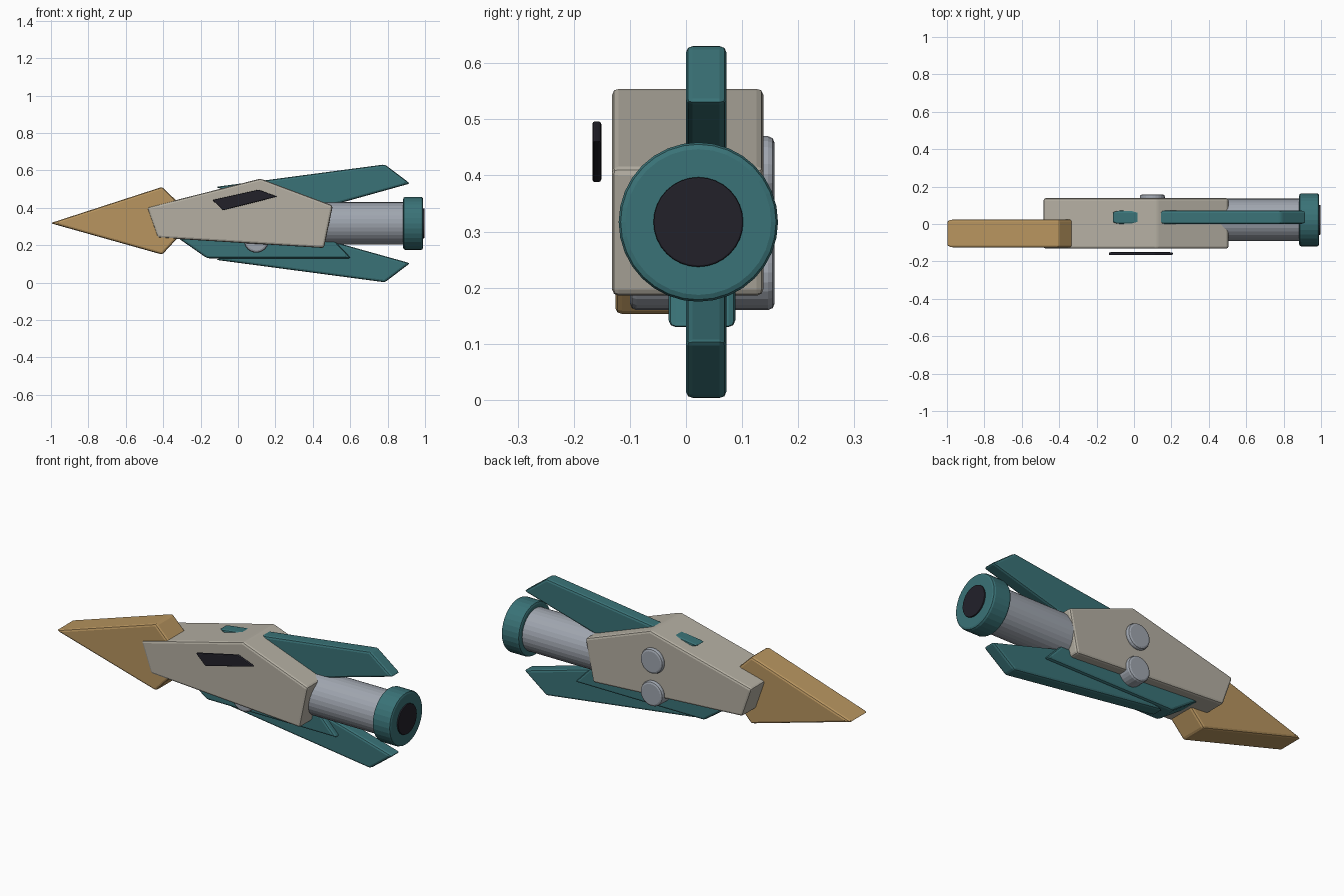
import bpy, bmesh, math
from mathutils import Matrix

if "Cube" in bpy.data.objects:
    bpy.data.objects.remove(bpy.data.objects["Cube"])


def material(name, rgb):
    m = bpy.data.materials.new(name)
    m.diffuse_color = (*rgb, 1)
    m.use_nodes = True
    m.node_tree.nodes["Principled BSDF"].inputs["Base Color"].default_value = m.diffuse_color
    return m


TEAL = material("teal", (0.042, 0.17, 0.185))
GOLD = material("ochre", (0.48, 0.30, 0.115))
CREAM = material("warm grey", (0.46, 0.43, 0.365))
STEEL = material("steel", (0.35, 0.38, 0.43))
DARK = material("dark glass", (0.016, 0.015, 0.023))

AXIS_Y, AXIS_Z = 0.022, 0.317   # engine centre line


def finish(name, bm, mat, bevel, segments=2):
    bmesh.ops.recalc_face_normals(bm, faces=bm.faces)
    me = bpy.data.meshes.new(name)
    bm.to_mesh(me)
    bm.free()
    me.materials.append(mat)
    ob = bpy.data.objects.new(name, me)
    bpy.context.collection.objects.link(ob)
    if bevel:
        mod = ob.modifiers.new("rounded edges", "BEVEL")
        mod.width, mod.segments = bevel, segments
        mod.limit_method, mod.angle_limit = "ANGLE", math.radians(30)
    return ob


def slab(name, outline, y0, y1, mat, bevel=0.012):
    """Side profile (x, z) extruded from y0 to y1."""
    bm = bmesh.new()
    face = bm.faces.new([bm.verts.new((x, y0, z)) for x, z in outline])
    ext = bmesh.ops.extrude_face_region(bm, geom=[face])
    verts = [v for v in ext["geom"] if isinstance(v, bmesh.types.BMVert)]
    bmesh.ops.translate(bm, verts=verts, vec=(0, y1 - y0, 0))
    return finish(name, bm, mat, bevel)


def rod(name, axis, a, b, centre, radius, mat, bevel=0, sides=32):
    """Cylinder along x or y from a to b; centre holds the other two coordinates."""
    mid = (a + b) / 2
    if axis == "X":
        m = Matrix.Translation((mid, *centre)) @ Matrix.Rotation(math.pi / 2, 4, "Y")
    else:
        m = Matrix.Translation((centre[0], mid, centre[1])) @ Matrix.Rotation(math.pi / 2, 4, "X")
    bm = bmesh.new()
    bmesh.ops.create_cone(bm, cap_ends=True, segments=sides, radius1=radius,
                          radius2=radius, depth=b - a, matrix=m)
    return finish(name, bm, mat, bevel)


# Main hull and pointed nose
slab("hull", [(-0.487, 0.402), (0.12, 0.556), (0.507, 0.412), (0.46, 0.185), (-0.43, 0.24)],
     -0.132, 0.138, CREAM)
slab("nose", [(-1.003, 0.318), (-0.405, 0.512), (-0.322, 0.43), (-0.322, 0.24), (-0.405, 0.15)],
     -0.126, 0.025, GOLD)

# Mirrored upper and lower fins
fin = [(-0.12, 0.512), (0.785, 0.632), (0.92, 0.53), (0.30, 0.357)]
slab("upper_fin", fin, 0.0, 0.072, TEAL)
slab("lower_fin", [(x, 2 * AXIS_Z - z) for x, z in fin], 0.0, 0.072, TEAL)

# Keel plate under the hull
slab("keel", [(-0.33, 0.245), (-0.165, 0.13), (0.605, 0.13), (0.515, 0.225)],
     -0.031, 0.088, TEAL)

# Side window plate
slab("side_window", [(-0.137, 0.442), (0.11, 0.497), (0.21, 0.46), (-0.08, 0.387)],
     -0.167, -0.151, DARK, 0.005)

# Engine tube, collar and nozzle
c = (AXIS_Y, AXIS_Z)
rod("engine_tube", "X", 0.35, 0.90, c, 0.113, STEEL)
rod("engine_collar", "X", 0.883, 0.99, c, 0.142, TEAL, 0.012)
rod("engine_nozzle", "X", 0.90, 0.997, c, 0.08, DARK, 0.003)

# Round studs through the hull
for name, z in (("upper_stud", 0.403), ("lower_stud", 0.227)):
    rod(name, "Y", -0.10, 0.158, (0.098, z), 0.067, STEEL, 0.012, 24)
